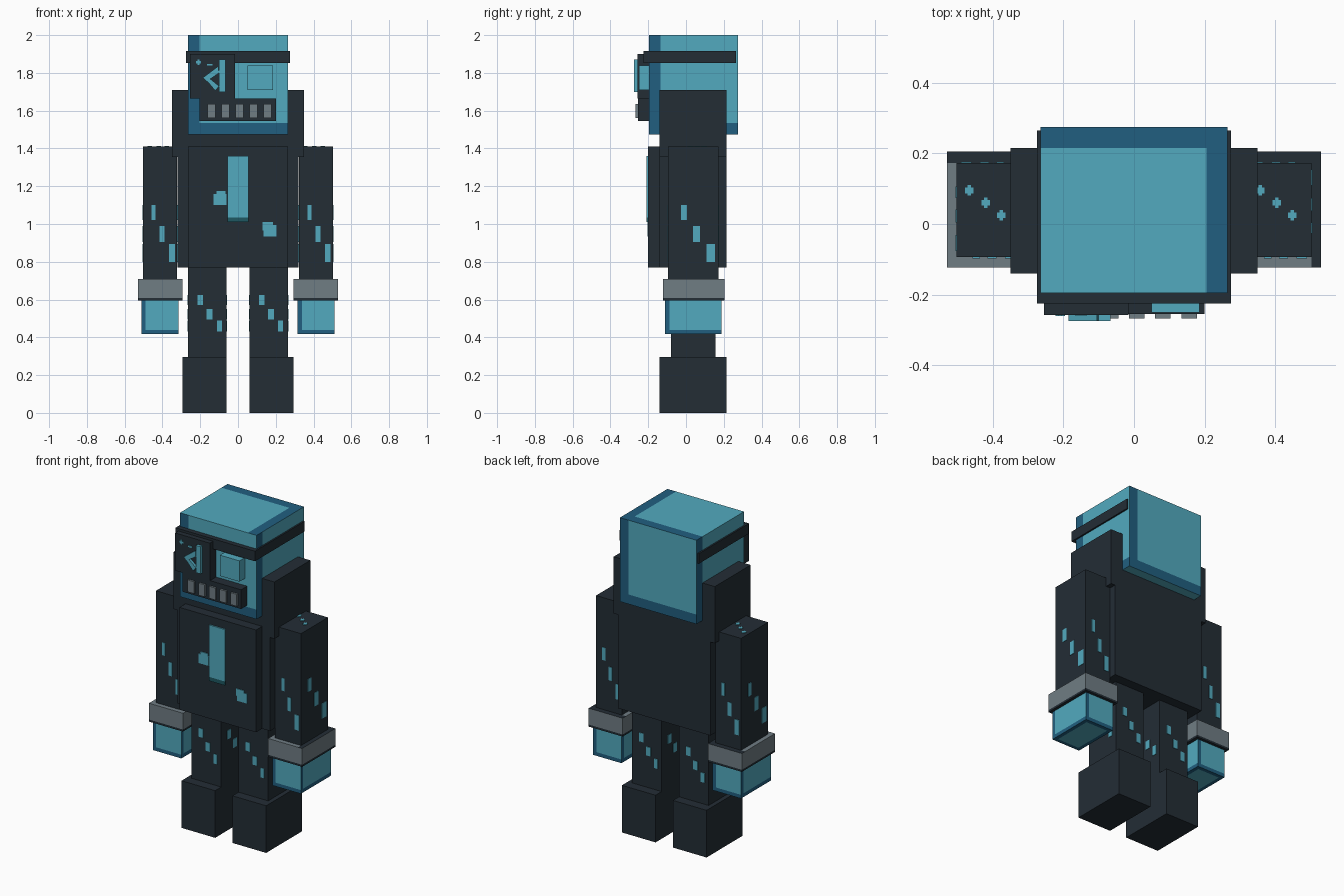
import bpy, bmesh, math
from mathutils import Vector

if "Cube" in bpy.data.objects:
    bpy.data.objects.remove(bpy.data.objects["Cube"], do_unlink=True)

UP = Vector((0, 0, 1))
SIDES = [Vector(v) for v in ((0, -1, 0), (1, 0, 0), (0, 1, 0), (-1, 0, 0))]


def material(name, rgb):
    lin = [((c / 255 + 0.055) / 1.055) ** 2.4 for c in rgb] + [1]
    m = bpy.data.materials.new(name)
    m.use_nodes = True
    m.diffuse_color = lin
    bsdf = m.node_tree.nodes["Principled BSDF"]
    bsdf.inputs["Base Color"].default_value = lin
    bsdf.inputs["Roughness"].default_value = 0.8
    return m


DARK = material("charcoal", (35, 45, 53))
TEAL = material("light teal", (82, 170, 191))
BLUE = material("deep blue", (33, 95, 128))
GREY = material("metal grey", (112, 125, 132))
SHADE = material("dark teal", (30, 88, 98))


def add_box(bm, lo, hi):
    lo, hi = Vector(lo), Vector(hi)
    vs = bmesh.ops.create_cube(bm, size=1)["verts"]
    for v in vs:
        v.co = (lo + hi) / 2 + v.co * (hi - lo)


def finish(bm, name, mats):
    me = bpy.data.meshes.new(name)
    bmesh.ops.recalc_face_normals(bm, faces=bm.faces[:])
    bm.to_mesh(me)
    bm.free()
    for m in mats:
        me.materials.append(m)
    ob = bpy.data.objects.new(name, me)
    bpy.context.collection.objects.link(ob)
    return ob


def boxes(name, mat, *pairs):
    bm = bmesh.new()
    for lo, hi in pairs:
        add_box(bm, lo, hi)
    return finish(bm, name, [mat])


def painted_box(name, lo, hi, cuts, mats, rule):
    """Box sliced at (axis, value) planes, each face coloured by rule(centre, normal)."""
    bm = bmesh.new()
    add_box(bm, lo, hi)
    for axis, value in cuts:
        n = Vector([float(i == axis) for i in range(3)])
        bmesh.ops.bisect_plane(bm, geom=bm.verts[:] + bm.edges[:] + bm.faces[:],
                               plane_co=n * value, plane_no=n)
    bmesh.ops.recalc_face_normals(bm, faces=bm.faces[:])
    for f in bm.faces:
        f.material_index = rule(f.calc_center_median(), f.normal)
    return finish(bm, name, mats)


def skin_box(name, lo, hi, w, head=False):
    """Teal box with blue along the left and lower border of each side."""
    mid = (Vector(lo) + Vector(hi)) / 2
    half = (Vector(hi) - Vector(lo)) / 2
    cuts = [(a, mid[a] + s * (half[a] - w)) for a in (0, 1) for s in (-1, 1)]
    cuts.append((2, lo[2] + w))

    def rule(c, n):
        d = c - mid
        if n.z > 0.5:
            return int(head and (d.x > half.x - w or d.y > half.y - w))
        if n.z < -0.5:
            return int(not head and (abs(d.x) > half.x - w or abs(d.y) > half.y - w))
        r = UP.cross(n)
        reach = abs(r.x) * half.x + abs(r.y) * half.y
        return int(d.dot(r) < w - reach or c.z < lo[2] + w)

    return painted_box(name, lo, hi, cuts, [TEAL, BLUE], rule)


def side_spots(bm, lo, hi, rows):
    """Diagonal row of thin spots on all four sides; rows = (offset, width, z0, z1)."""
    mid = (Vector(lo) + Vector(hi)) / 2
    half = (Vector(hi) - Vector(lo)) / 2
    for n in SIDES:
        r = UP.cross(n)
        span = 2 * (abs(r.x) * half.x + abs(r.y) * half.y)
        depth = abs(n.x) * half.x + abs(n.y) * half.y
        for off, wid, z0, z1 in rows:
            p = mid + r * off * span + n * depth
            e = Vector([abs(r[i]) * wid * span / 2 + abs(n[i]) * 0.003 for i in range(2)] + [0])
            a, b = p - e, p + e
            add_box(bm, (a.x, a.y, z0), (b.x, b.y, z1))


def prism(name, mat, outlines, y0, y1):
    """Extrude x-z outlines from y0 to y1."""
    bm = bmesh.new()
    for pts in outlines:
        f = bm.faces.new([bm.verts.new((x, y0, z)) for x, z in pts])
        new = bmesh.ops.extrude_face_region(bm, geom=[f])["geom"]
        for v in new:
            if isinstance(v, bmesh.types.BMVert):
                v.co.y = y1
    return finish(bm, name, [mat])


# Torso
boxes("torso", DARK, ((-0.32, -0.14, 0.77), (0.32, 0.215, 1.355)))
boxes("shoulders", DARK, ((-0.35, -0.14, 1.355), (0.35, 0.215, 1.71)))
boxes("chest_plate", DARK, ((-0.265, -0.2, 0.77), (0.265, -0.14, 1.41)))
painted_box("chest_bar", (-0.055, -0.209, 1.01), (0.055, -0.2, 1.36), [(2, 1.035)],
            [TEAL, SHADE], lambda c, n: int(c.z < 1.035))
boxes("chest_spots", TEAL,
      ((-0.13, -0.205, 1.10), (-0.06, -0.2, 1.16)), ((-0.115, -0.205, 1.16), (-0.065, -0.2, 1.175)),
      ((0.135, -0.205, 0.935), (0.205, -0.2, 0.995)), ((0.13, -0.205, 0.965), (0.185, -0.2, 1.01)))

# Head and face
skin_box("head", (-0.265, -0.195, 1.475), (0.265, 0.275, 2.0), 0.06, head=True)
boxes("head_strap", DARK, ((-0.275, -0.225, 1.852), (0.275, 0.265, 1.915)))
boxes("eye_patch", DARK, ((-0.255, -0.257, 1.665), (-0.015, -0.19, 1.9)))
boxes("eye", TEAL, ((0.05, -0.25, 1.71), (0.185, -0.19, 1.84)))
boxes("mouth_plate", DARK, ((-0.205, -0.255, 1.545), (0.2, -0.19, 1.665)))
boxes("teeth", GREY, *[((x - 0.022, -0.267, 1.56), (x + 0.022, -0.25, 1.635))
                       for x in (-0.14, -0.066, 0.008, 0.082, 0.156)])
prism("patch_mark", TEAL, [
    [(-0.1, 1.70), (-0.067, 1.70), (-0.067, 1.87), (-0.1, 1.87)],
    [(-0.185, 1.775), (-0.165, 1.755), (-0.1, 1.80), (-0.105, 1.835)],
    [(-0.175, 1.77), (-0.12, 1.705), (-0.1, 1.73), (-0.155, 1.775)]], -0.274, -0.25)
boxes("patch_sparks", TEAL,
      ((-0.222, -0.261, 1.85), (-0.196, -0.256, 1.862)), ((-0.214, -0.261, 1.842), (-0.204, -0.256, 1.87)),
      ((-0.165, -0.261, 1.838), (-0.135, -0.256, 1.848)))

# Arms, legs and their details
ARM_ROWS = [(-0.19, 0.12, 1.02, 1.10), (0.06, 0.14, 0.905, 0.99), (0.35, 0.17, 0.80, 0.895)]
LEG_ROWS = [(-0.18, 0.15, 0.57, 0.625), (0.06, 0.15, 0.495, 0.55), (0.31, 0.13, 0.43, 0.49)]
TOP_ROWS = [(-0.055, 0.095), (-0.008, 0.06), (0.036, 0.025)]


def pair(side, lo, hi):
    """Give a part's corners for the chosen side."""
    if side > 0:
        return lo, hi
    return (-hi[0],) + lo[1:], (-lo[0],) + hi[1:]


for tag, s in (("left", 1), ("right", -1)):
    arm = pair(s, (0.323, -0.094, 0.6), (0.502, 0.172, 1.41))
    boxes(tag + "_arm", DARK, arm)
    bm = bmesh.new()
    side_spots(bm, *arm, ARM_ROWS)
    for dx, y in TOP_ROWS:
        x = s * 0.412 + dx
        add_box(bm, (x - 0.012, y - 0.008, 1.408), (x + 0.012, y + 0.008, 1.413))
        add_box(bm, (x - 0.005, y - 0.015, 1.408), (x + 0.005, y + 0.015, 1.4128))
    finish(bm, tag + "_arm_spots", [TEAL])

    lo, hi = pair(s, (0.295, -0.123, 0.595), (0.53, 0.205, 0.71))

    def cuff_rule(c, n, lo=lo, hi=hi):
        if n.z < -0.5 or (n.z < 0.5 and c.z < 0.608):
            return 1
        if n.z > 0.5:
            return int(not ((c.y < -0.094 and c.x < 0.502) or (c.x < lo[0] + 0.028 and c.y < 0.172)))
        return 0

    painted_box(tag + "_cuff", lo, hi, [(0, lo[0] + 0.028), (0, hi[0] - 0.028), (1, -0.094),
                                        (1, 0.172), (2, 0.608)], [GREY, DARK], cuff_rule)
    skin_box(tag + "_hand", *pair(s, (0.315, -0.11, 0.417), (0.512, 0.188, 0.597)), 0.023)

    leg = pair(s, (0.06, -0.08, 0.29), (0.265, 0.155, 0.77))
    boxes(tag + "_leg", DARK, leg)
    bm = bmesh.new()
    side_spots(bm, *leg, LEG_ROWS)
    finish(bm, tag + "_leg_spots", [TEAL])
    boxes(tag + "_foot", DARK, pair(s, (0.06, -0.14, 0), (0.293, 0.215, 0.295)))
